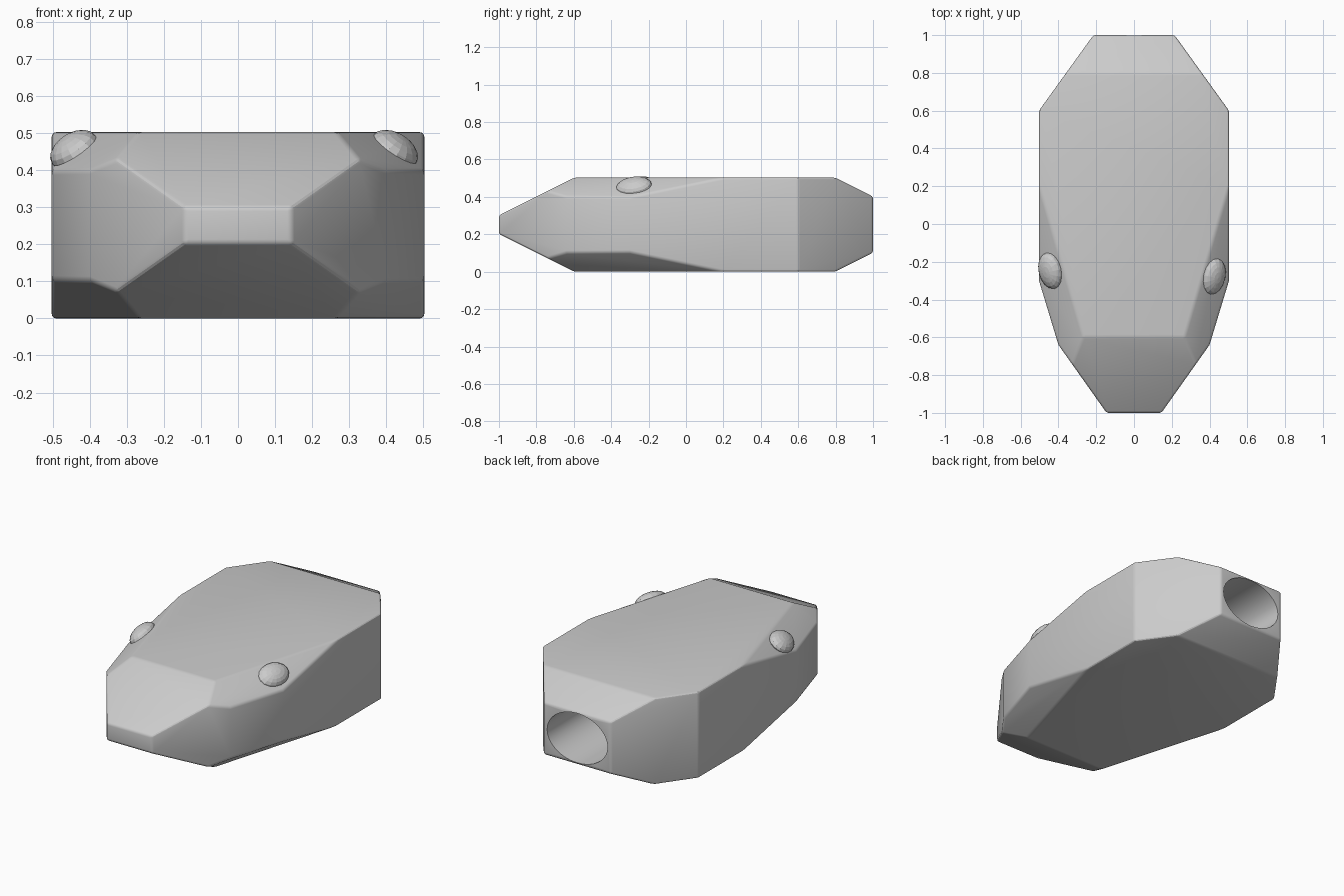
import bpy, bmesh, math
from mathutils import Vector, Matrix

if "Cube" in bpy.data.objects:
    bpy.data.objects.remove(bpy.data.objects["Cube"])


def cut(bm, co, no):
    """Slice away everything on the outer side of a plane and cap it."""
    geom = bm.verts[:] + bm.edges[:] + bm.faces[:]
    bmesh.ops.bisect_plane(bm, geom=geom, dist=1e-5, plane_co=co,
                           plane_no=Vector(no).normalized(), clear_outer=True)
    edges = [e for e in bm.edges if e.is_boundary]
    bmesh.ops.holes_fill(bm, edges=edges, sides=0)


def add_object(name, bm):
    mesh = bpy.data.meshes.new(name)
    bm.to_mesh(mesh)
    bm.free()
    obj = bpy.data.objects.new(name, mesh)
    bpy.context.collection.objects.link(obj)
    return obj


# Body: plan outline extruded, then sliced by slope and chamfer planes
half = [(0.145, -1), (0.4, -0.64), (0.503, -0.3), (0.503, 0.6), (0.215, 1)]
outline = half + [(-x, y) for x, y in reversed(half)]
bm = bmesh.new()
base = bm.faces.new([bm.verts.new((x, y, 0)) for x, y in outline])
ext = bmesh.ops.extrude_face_region(bm, geom=[base])
top = [v for v in ext["geom"] if isinstance(v, bmesh.types.BMVert)]
bmesh.ops.translate(bm, verts=top, vec=(0, 0, 0.503))
bmesh.ops.recalc_face_normals(bm, faces=bm.faces[:])

side = Vector((0.34, -0.1, 0)).normalized()
for sz in (1, -1):
    def z(h):
        return 0.2515 + sz * h
    cut(bm, (0, -1, z(0.05)), (0, -0.2, sz * 0.4))      # nose slope
    cut(bm, (0, 1, z(0.15)), (0, 0.1, sz * 0.2))        # tail slope
    for sx in (1, -1):                                  # front side chamfers
        n = (side.x * 0.1, side.y * 0.1, sz * 0.137)
        cut(bm, (sx * 0.5, -0.3, z(0.15)), (sx * n[0], n[1], n[2]))
bmesh.ops.remove_doubles(bm, verts=bm.verts[:], dist=1e-4)
bmesh.ops.recalc_face_normals(bm, faces=bm.faces[:])
body = add_object("body", bm)

bev = body.modifiers.new("soft_edges", "BEVEL")
bev.width = 0.012
bev.segments = 3
bev.limit_method = "ANGLE"
bev.angle_limit = math.radians(20)

# Oval socket in the tail
bm = bmesh.new()
bmesh.ops.create_cone(
    bm, cap_ends=True, segments=32, radius1=1, radius2=1, depth=1.4,
    matrix=Matrix.Translation((0, 1.05, 0.2515))
    @ Matrix.Diagonal((0.195, 1, 0.144, 1))
    @ Matrix.Rotation(math.pi / 2, 4, "X"))
cutter = add_object("socket_cutter", bm)
cutter.hide_render = True
cutter.hide_set(True)
hole = body.modifiers.new("socket", "BOOLEAN")
hole.object = cutter
hole.operation = "DIFFERENCE"
hole.solver = "EXACT"

bpy.context.view_layer.objects.active = body
body.select_set(True)
bpy.ops.object.modifier_apply(modifier="soft_edges")
bpy.ops.object.modifier_apply(modifier="socket")
bpy.ops.object.shade_smooth_by_angle(angle=math.radians(20))
body.select_set(False)
bpy.data.objects.remove(cutter)

# Faceted oval eyes lying on the upper chamfers
for name, sx, x, y in (("left_eye", -1, -0.443, -0.248),
                       ("right_eye", 1, 0.422, -0.278)):
    bm = bmesh.new()
    bmesh.ops.create_uvsphere(
        bm, u_segments=16, v_segments=10, radius=1,
        matrix=Matrix.Translation((x, y, 0.455))
        @ Matrix.Rotation(-sx * math.radians(9), 4, "Z")
        @ Matrix.Rotation(sx * math.radians(36), 4, "Y")
        @ Matrix.Rotation(math.radians(6), 4, "X")
        @ Matrix.Diagonal((0.07, 0.098, 0.043, 1)))
    add_object(name, bm)
